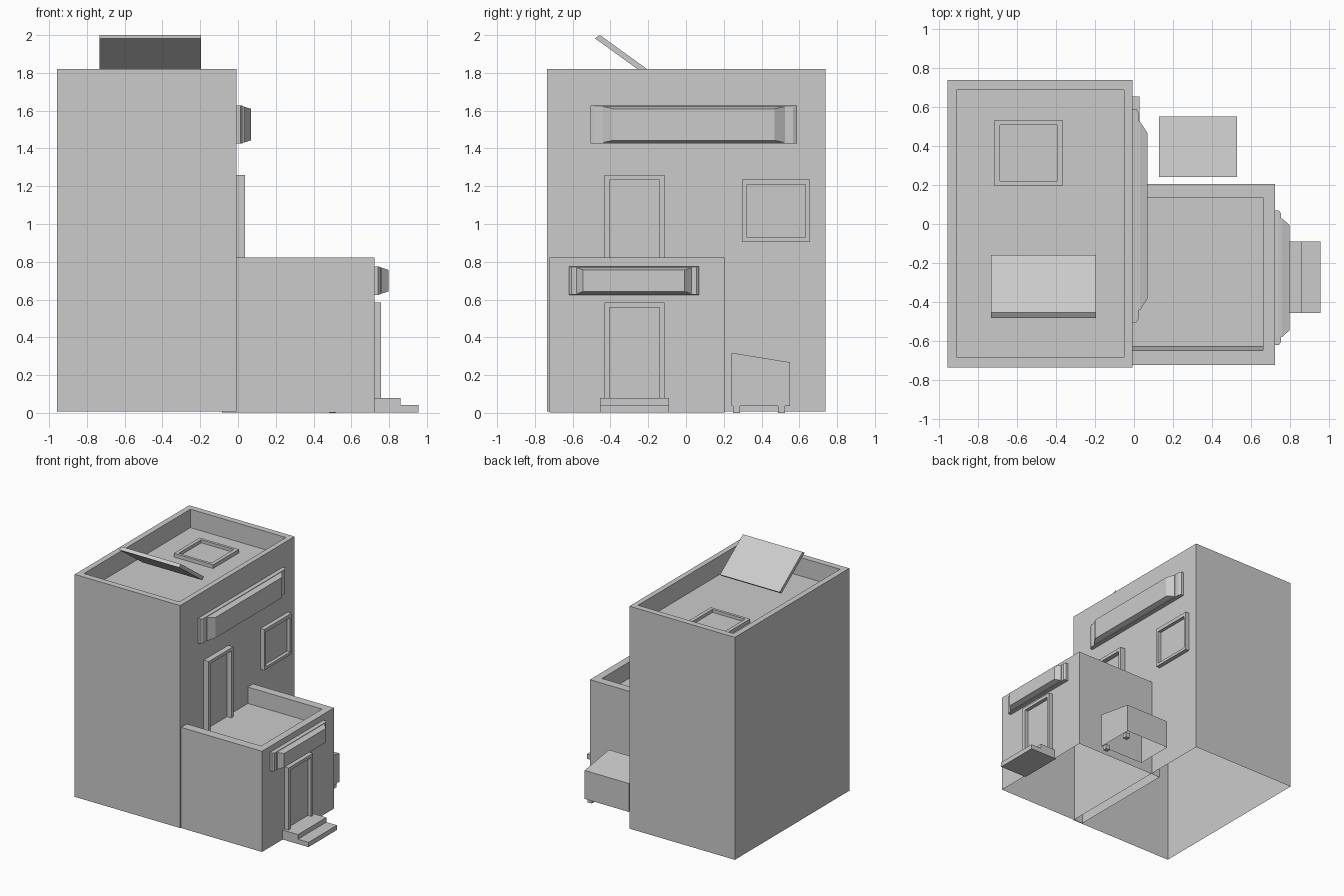
import bpy, bmesh

if "Cube" in bpy.data.objects:
    bpy.data.objects.remove(bpy.data.objects["Cube"])


def finish(name, bm):
    bmesh.ops.recalc_face_normals(bm, faces=bm.faces[:])
    me = bpy.data.meshes.new(name)
    bm.to_mesh(me)
    bm.free()
    ob = bpy.data.objects.new(name, me)
    bpy.context.collection.objects.link(ob)
    return ob


def loft(name, loops, axis='Z', closed=True):
    """Stack rectangles (a0, a1, b0, b1, height) along an axis; closed caps the start."""
    bm = bmesh.new()
    rings = []
    for a0, a1, b0, b1, h in loops:
        corners = [(a0, b0), (a1, b0), (a1, b1), (a0, b1)]
        rings.append([bm.verts.new((a, b, h) if axis == 'Z' else (h, a, b))
                      for a, b in corners])
    for r, s in zip(rings, rings[1:]):
        for i in range(4):
            j = (i + 1) % 4
            bm.faces.new((r[i], r[j], s[j], s[i]))
    if closed:
        bm.faces.new(rings[0])
    bm.faces.new(rings[-1])
    return finish(name, bm)


def prism(name, pts, x0, x1, closed=True):
    """Extrude a (y, z) outline from x0 to x1; closed=False leaves the underside open."""
    bm = bmesh.new()
    face = bm.faces.new([bm.verts.new((x0, y, z)) for y, z in pts])
    ext = bmesh.ops.extrude_face_region(bm, geom=[face])['geom']
    bmesh.ops.translate(bm, vec=(x1 - x0, 0, 0),
                        verts=[g for g in ext if isinstance(g, bmesh.types.BMVert)])
    # the extruded region drops its start face, so put that cap back if needed
    start = [v for v in bm.verts if abs(v.co.x - x0) < 1e-6]
    if not any(all(v in start for v in f.verts) for f in bm.faces):
        bm.faces.new(start)
    bmesh.ops.recalc_face_normals(bm, faces=bm.faces[:])
    if not closed:
        low = min(z for _, z in pts)
        under = [f for f in bm.faces if all(abs(v.co.z - low) < 1e-5 for v in f.verts)]
        bmesh.ops.delete(bm, geom=under, context='FACES')
    return finish(name, bm)


def box(name, x0, x1, y0, y1, z0, z1):
    return loft(name, [(x0, x1, y0, y1, z0), (x0, x1, y0, y1, z1)])


def door(name, x, depth, z0, z1):
    """U-shaped door frame with a recessed leaf."""
    y0, y1, t = -0.432, -0.115, 0.026
    prism(name + "_frame", [(y0, z0), (y0, z1), (y1, z1), (y1, z0), (y1 - t, z0),
                            (y1 - t, z1 - t), (y0 + t, z1 - t), (y0 + t, z0)],
          x - 0.01, x + depth)
    box(name + "_leaf", x - 0.01, x + 0.006, y0 + t, y1 - t, z0, z1 - t)


def sign(name, x, y0, y1, z0, z1):
    """Back plate with a tapered sign box on it."""
    s = y1 - y0
    loft(name + "_plate", [(y0, y1, z0, z1, x - 0.01), (y0, y1, z0, z1, x + 0.02),
                           (y0 + .02 * s, y1 - .02 * s, z0 + .002, z1 - .002, x + .032)], 'X')
    a, b = 0.058 * s, 0.11 * s
    loft(name + "_box", [(y0 + a, y1 - a, z0 + 0.006, z1 - 0.006, x + 0.02),
                         (y0 + a, y1 - a, z0 + 0.006, z1 - 0.006, x + 0.038),
                         (y0 + b, y1 - b, z0 + 0.018, z1 - 0.018, x + 0.075)], 'X')


# Tower and lower wing: open underneath, sunken roofs behind parapets
loft("tower", [(-0.957, -0.007, -0.735, 0.738, 0.008), (-0.957, -0.007, -0.735, 0.738, 1.82),
               (-0.91, -0.05, -0.683, 0.688, 1.82), (-0.91, -0.05, -0.683, 0.688, 1.67)],
     closed=False)
loft("wing", [(-0.085, 0.722, -0.722, 0.205, 0.003), (-0.085, 0.722, -0.722, 0.205, 0.823),
              (-0.045, 0.662, -0.648, 0.137, 0.823), (-0.045, 0.662, -0.627, 0.137, 0.69)],
     closed=False)

# Roof skylight and leaning roof panel
loft("skylight", [(-0.717, -0.363, 0.198, 0.53, 1.66), (-0.717, -0.363, 0.198, 0.53, 1.7),
                  (-0.687, -0.393, 0.22, 0.508, 1.7), (-0.687, -0.393, 0.22, 0.508, 1.675)])
prism("roof_panel", [(-0.482, 1.983), (-0.455, 2.0), (-0.158, 1.785), (-0.182, 1.766)],
      -0.733, -0.195)

# Side window
loft("window", [(0.3, 0.653, 0.905, 1.238, -0.02), (0.3, 0.653, 0.905, 1.238, 0.027),
                (0.322, 0.632, 0.928, 1.208, 0.027), (0.322, 0.632, 0.928, 1.208, 0.0)], 'X')

# Doors and signs
door("terrace_door", -0.007, 0.045, 0.69, 1.26)
door("street_door", 0.722, 0.036, 0.07, 0.585)
sign("upper_sign", -0.007, -0.505, 0.588, 1.425, 1.628)
sign("lower_sign", 0.722, -0.62, 0.069, 0.625, 0.775)

# Entrance steps
box("lower_step", 0.71, 0.955, -0.456, -0.091, 0.003, 0.042)
box("upper_step", 0.71, 0.86, -0.456, -0.091, 0.042, 0.08)

# Waste bin with sloping lid, open underneath, and two feet on the outer side
prism("bin", [(0.241, 0.036), (0.241, 0.318), (0.551, 0.268), (0.551, 0.036)],
      0.129, 0.527, closed=False)
for side, y in (("front", 0.25), ("back", 0.488)):
    box(f"bin_{side}_foot", 0.482, 0.52, y, y + 0.036, 0.0, 0.04)
